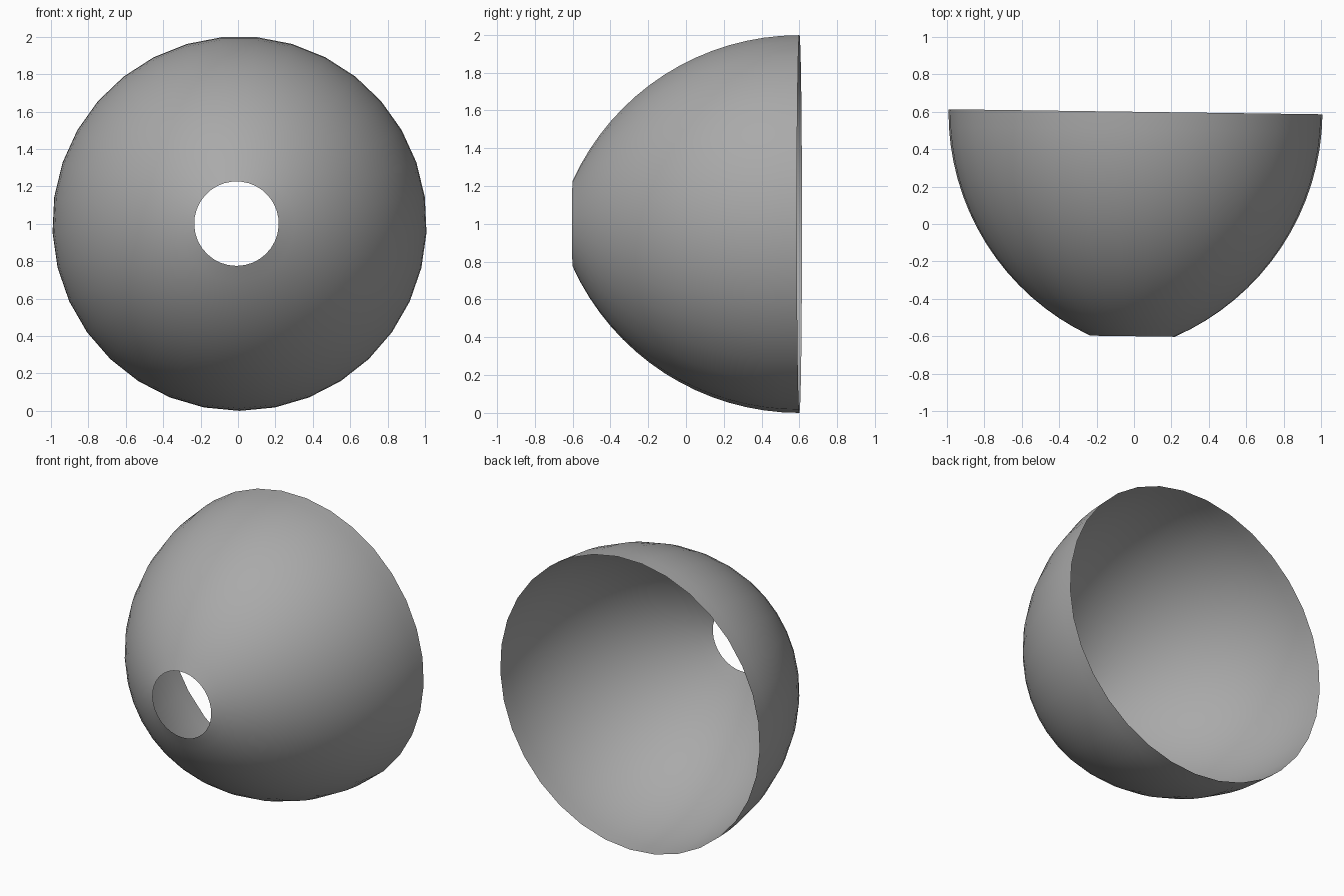
import bpy, bmesh, math
from mathutils import Matrix, Vector

cube = bpy.data.objects.get("Cube")
if cube:
    bpy.data.objects.remove(cube, do_unlink=True)

# Single grey material
grey = bpy.data.materials.new("mid grey")
grey.use_nodes = True
colour = (0.4, 0.4, 0.4, 1)
grey.diffuse_color = colour
grey.node_tree.nodes["Principled BSDF"].inputs["Base Color"].default_value = colour

SIDES = 33      # facets around the axis
RINGS = 16      # steps along the profile
DEPTH = 1.2     # rim to hole
ARC = 1.3165    # radius of the profile arc
RIM = 1.001     # rim radius

# Profile: an arc from the wide back rim to the small front hole
bm = bmesh.new()
sweep = math.asin(DEPTH / ARC)
profile = []
for i in range(RINGS + 1):
    a = sweep * i / RINGS
    radius = RIM - ARC * (1 - math.cos(a))
    profile.append(bm.verts.new((0, DEPTH / 2 - ARC * math.sin(a), -radius)))
edges = [bm.edges.new(pair) for pair in zip(profile, profile[1:])]

# Revolve the profile into an open, thin shell
bmesh.ops.spin(bm, geom=profile + edges, cent=(0, 0, 0), axis=(0, 1, 0),
               angle=math.tau, steps=SIDES)
bmesh.ops.remove_doubles(bm, verts=bm.verts, dist=0.0005)

# Point the normals outward
bmesh.ops.recalc_face_normals(bm, faces=bm.faces)
bm.normal_update()
if sum(f.normal.dot(Vector((f.calc_center_median().x, 0, f.calc_center_median().z)))
       for f in bm.faces) < 0:
    bmesh.ops.reverse_faces(bm, faces=bm.faces)

# Slight turn of the axis, then lift onto the ground
bm.transform(Matrix.Translation((0, 0, RIM)) @ Matrix.Rotation(-0.0135, 4, 'Z'))
for f in bm.faces:
    f.smooth = True

mesh = bpy.data.meshes.new("bowl_shell")
bm.to_mesh(mesh)
bm.free()
mesh.materials.append(grey)
shell = bpy.data.objects.new("bowl_shell", mesh)
bpy.context.collection.objects.link(shell)
